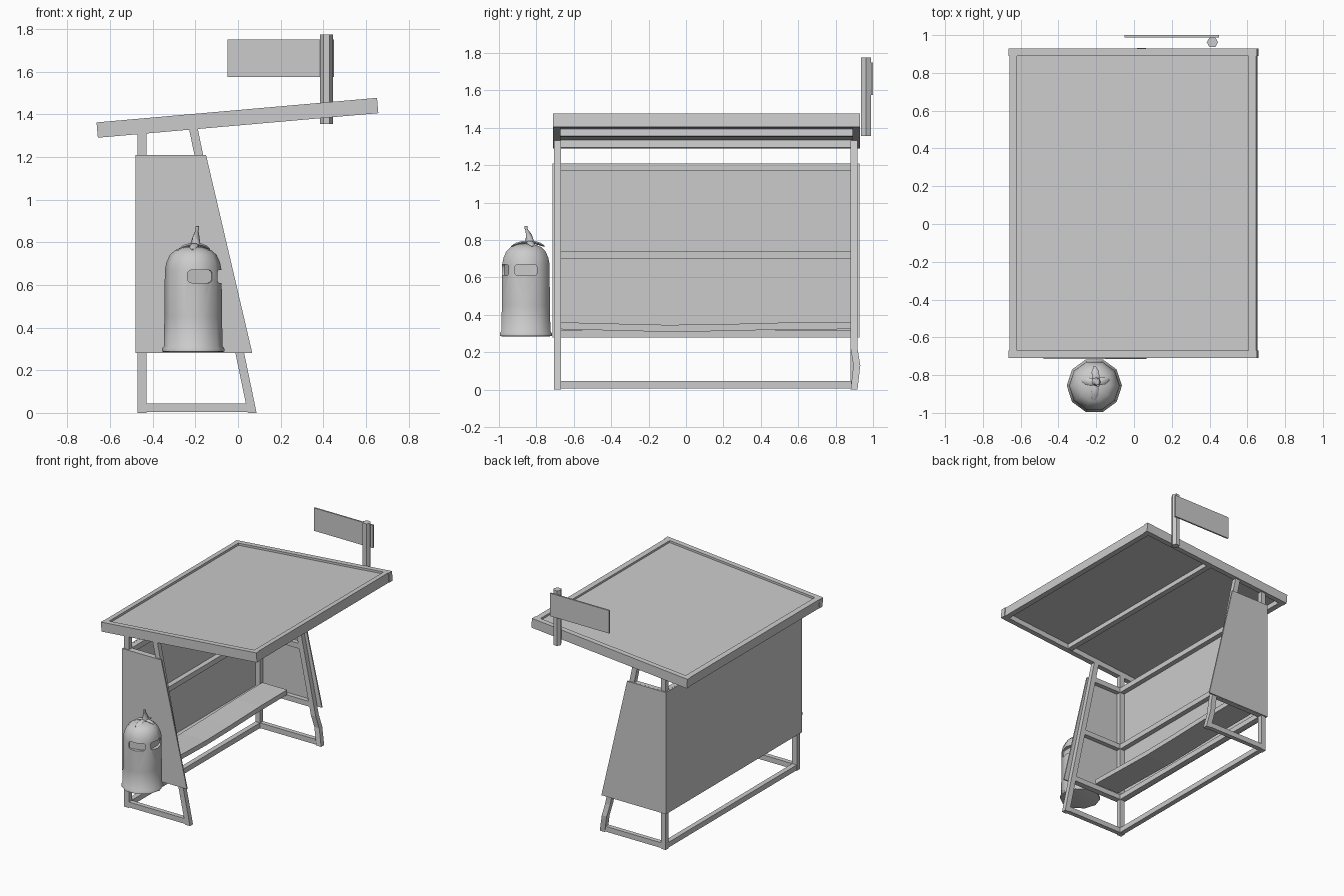
import bpy, bmesh, math
from mathutils import Vector, Matrix

if "Cube" in bpy.data.objects:
    bpy.data.objects.remove(bpy.data.objects["Cube"])


def make(name, verts, faces):
    me = bpy.data.meshes.new(name)
    me.from_pydata(verts, [], faces)
    bm = bmesh.new()
    bm.from_mesh(me)
    bmesh.ops.recalc_face_normals(bm, faces=bm.faces)
    bm.to_mesh(me)
    bm.free()
    ob = bpy.data.objects.new(name, me)
    bpy.context.collection.objects.link(ob)
    return ob


def loft(name, rings):
    """Skin a list of equal-length rings and cap both ends."""
    n = len(rings[0])
    verts = [v for r in rings for v in r]
    faces = [(k * n + i, k * n + (i + 1) % n, (k + 1) * n + (i + 1) % n, (k + 1) * n + i)
             for k in range(len(rings) - 1) for i in range(n)]
    faces += [tuple(range(n)), tuple(range(len(verts) - n, len(verts)))]
    return make(name, verts, faces)


def prism(name, pts, y0, y1):
    return loft(name, [[(x, y, z) for x, z in pts] for y in (y0, y1)])


def box(name, x0, x1, y0, y1, z0, z1):
    return prism(name, [(x0, z0), (x1, z0), (x1, z1), (x0, z1)], y0, y1)


def smooth(ob, angle=40):
    bpy.ops.object.select_all(action='DESELECT')
    ob.select_set(True)
    bpy.context.view_layer.objects.active = ob
    bpy.ops.object.shade_smooth_by_angle(angle=math.radians(angle))


def tube(name, path, n=6, squash=1.0):
    """Tube through (point, radius) pairs; squash flattens it vertically."""
    rings = []
    for i, (p, r) in enumerate(path):
        a = Vector(path[max(i - 1, 0)][0])
        b = Vector(path[min(i + 1, len(path) - 1)][0])
        q = (b - a).to_track_quat('Z', 'Y')
        rings.append([Vector(p) + q @ Vector((r * math.cos(t), r * squash * math.sin(t), 0))
                      for t in [2 * math.pi * k / n for k in range(n)]])
    return loft(name, rings)


YN, YP = -0.71, 0.93      # outer ends of the shelter

# tilted roof: frame, recessed sheet and middle beam, built flat then rotated
tilt = Matrix.Translation((-0.657, 0, 1.29)) @ Matrix.Rotation(-math.radians(5), 4, 'Y')
L = 1.32
for ob in (
    box("roof_side_beam_near", 0, L, YN, YN + 0.04, 0, 0.072),
    box("roof_side_beam_far", 0, L, YP - 0.04, YP, 0, 0.072),
    box("roof_back_beam", 0.003, 0.043, YN + 0.04, YP - 0.04, 0, 0.072),
    box("roof_front_beam", L - 0.045, L - 0.005, YN + 0.04, YP - 0.04, 0, 0.072),
    box("roof_middle_beam", 0.68, 0.72, YN + 0.04, YP - 0.04, 0.002, 0.04),
    box("roof_sheet", 0.04, L - 0.04, YN + 0.03, YP - 0.03, 0.04, 0.056),
):
    ob.data.transform(tilt)

# end frames: back post, slanted front leg, cross rails and cladding
def leg_x(z):
    return 0.046 - 0.207 * z

for side, y0 in (("near", -0.705), ("far", 0.88)):
    y1 = y0 + 0.037
    prism("back_post_" + side, [(-0.47, 0), (-0.43, 0), (-0.43, 1.311), (-0.47, 1.307)], y0, y1)
    # the far leg carries a small dent near the ground
    dents = ((0, 0), (0.13, 0.015), (0.22, 0), (1.332, 0))
    rings = []
    for z, d in dents:
        d = d if side == "far" else 0
        x = leg_x(z)
        rings.append([(x, y0 + d, z), (x + 0.041, y0 + d, z), (x + 0.041, y1 + d, z), (x, y1 + d, z)])
    loft("front_leg_" + side, rings)
    for label, z in (("bottom", 0.005), ("seat", 0.28), ("middle", 0.70), ("top", 1.17)):
        prism("side_rail_%s_%s" % (label, side),
              [(-0.43, z), (leg_x(z) + 0.002, z), (leg_x(z + 0.04) + 0.002, z + 0.04), (-0.43, z + 0.04)],
              y0 + 0.001, y1 - 0.001)
    p0 = -0.714 if side == "near" else 0.917
    prism("side_panel_" + side, [(-0.48, 0.28), (0.067, 0.28), (-0.15, 1.21), (-0.48, 1.21)],
          p0, p0 + 0.01)

# back rails and back sheet
for label, z in (("bottom", 0.005), ("seat", 0.28), ("middle", 0.70), ("top", 1.17)):
    box("back_rail_" + label, -0.469, -0.431, -0.67, 0.882, z, z + 0.04)
box("back_panel", -0.48, -0.47, -0.714, 0.927, 0.28, 1.21)

# bench plank, slightly sagging
loft("seat", [[(-0.41, y, z - 0.037), (-0.20, y, z - 0.037), (-0.20, y, z), (-0.41, y, z)]
              for y, z in ((-0.67, 0.36), (-0.35, 0.352), (-0.1, 0.346), (0.2, 0.35),
                           (0.55, 0.359), (0.88, 0.36))])

# sign on a hexagonal pole
smooth(tube("sign_pole", [((0.415, 0.962, 1.355), 0.03), ((0.415, 0.962, 1.775), 0.03)]))
box("sign_board", -0.05, 0.45, 0.988, 1.0, 1.575, 1.75)

# litter bin
BX, BY = -0.21, -0.856
profile = [(0.135, 0.285), (0.146, 0.288), (0.146, 0.302), (0.138, 0.312), (0.135, 0.45),
           (0.133, 0.67), (0.126, 0.705), (0.11, 0.74), (0.085, 0.763), (0.045, 0.777), (0.01, 0.78)]
N = 10
bin_ob = loft("litter_bin", [[(BX + r * math.cos(2 * math.pi * k / N), BY + r * math.sin(2 * math.pi * k / N), z)
                              for k in range(N)] for r, z in profile])
# two rounded openings cut into the bin
for deg in (0, -74):
    c = box("slot_cutter", 0.103, 0.2, -0.06, 0.06, 0.61, 0.67)
    bm = bmesh.new()
    bm.from_mesh(c.data)
    edges = [e for e in bm.edges if abs((e.verts[0].co - e.verts[1].co).normalized().x) > 0.9]
    bmesh.ops.bevel(bm, geom=edges, offset=0.018, segments=3, affect='EDGES', profile=0.5)
    bm.to_mesh(c.data)
    bm.free()
    c.data.transform(Matrix.Translation((BX, BY, 0)) @ Matrix.Rotation(math.radians(deg), 4, 'Z'))
    m = bin_ob.modifiers.new("slot", 'BOOLEAN')
    m.operation, m.solver, m.object = 'DIFFERENCE', 'EXACT', c
    bpy.context.view_layer.objects.active = bin_ob
    bpy.ops.object.modifier_apply(modifier=m.name)
    bpy.data.objects.remove(c)
smooth(bin_ob)

# fruit peel lying on the bin lid: stem and four drooping strips
PX, PY = -0.2, -0.84
smooth(tube("peel_stem", [((PX, PY, 0.765), 0.028), ((PX, PY + 0.005, 0.79), 0.024),
                          ((PX + 0.004, PY, 0.825), 0.017), ((PX + 0.008, PY - 0.012, 0.855), 0.007),
                          ((PX + 0.009, PY - 0.015, 0.862), 0.009), ((PX + 0.009, PY - 0.016, 0.875), 0.007)], 8), 60)
for i, (deg, reach) in enumerate(((15, 0.07), (95, 0.085), (170, 0.08), (262, 0.095))):
    d = Vector((math.cos(math.radians(deg)), math.sin(math.radians(deg)), 0))
    path = [(Vector((PX, PY, 0)) + d * reach * t + Vector((0, 0, z)), r)
            for t, z, r in ((0, 0.788, 0.012), (0.35, 0.787, 0.02), (0.7, 0.778, 0.019), (1, 0.766, 0.006))]
    smooth(tube("peel_strip_%d" % (i + 1), path, 6, 0.45), 60)
